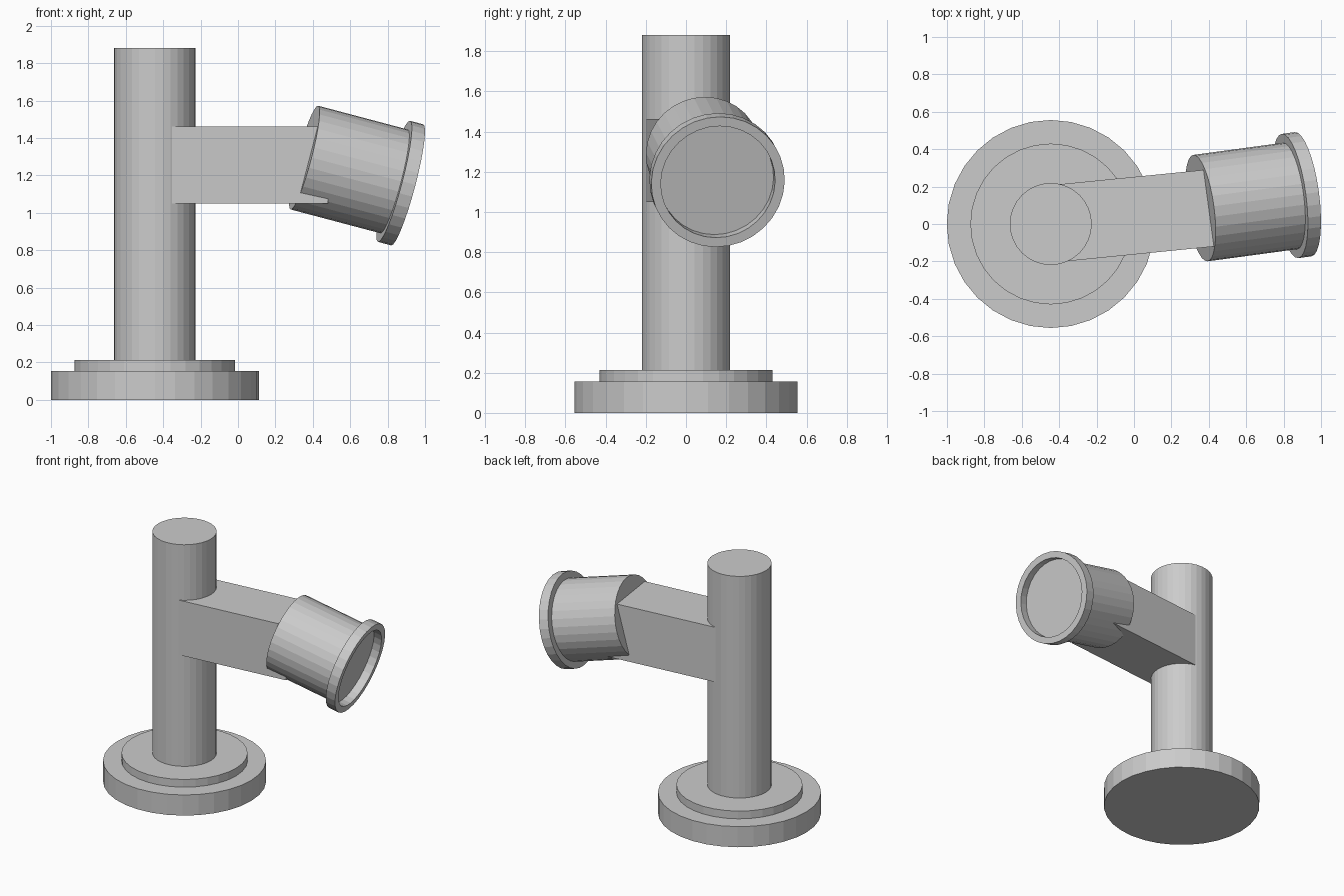
import bpy, bmesh, math
from mathutils import Vector, Matrix

if "Cube" in bpy.data.objects:
    bpy.data.objects.remove(bpy.data.objects["Cube"])

SIDES = 32
AXIS_X = -0.445


def finish(name, bm):
    bmesh.ops.recalc_face_normals(bm, faces=bm.faces)
    mesh = bpy.data.meshes.new(name)
    bm.to_mesh(mesh)
    bm.free()
    obj = bpy.data.objects.new(name, mesh)
    bpy.context.collection.objects.link(obj)
    return obj


def lathe(name, profile, matrix):
    """Spin (radius, height) points about local z, capping both ends."""
    bm = bmesh.new()
    rings = []
    for r, h in profile:
        rings.append([bm.verts.new((r * math.cos(2 * math.pi * i / SIDES),
                                    r * math.sin(2 * math.pi * i / SIDES), h))
                      for i in range(SIDES)])
    for a, b in zip(rings, rings[1:]):
        for i in range(SIDES):
            j = (i + 1) % SIDES
            bm.faces.new((a[i], a[j], b[j], b[i]))
    bm.faces.new(rings[0])
    bm.faces.new(rings[-1])
    bm.transform(matrix)
    return finish(name, bm)


# Stepped base and upright column
stand = Matrix.Translation((AXIS_X, 0, 0))
lathe("base", [(0.556, 0), (0.556, 0.155), (0.43, 0.155), (0.43, 0.213)], stand)
lathe("column", [(0.219, 0.2), (0.219, 1.88)], stand)

# Square arm, turned slightly to the back, from column centre into the head
length, width, bottom, top = 0.91, 0.413, 1.05, 1.462
bm = bmesh.new()
bmesh.ops.create_cube(bm, size=1)
bm.transform(stand @ Matrix.Rotation(math.radians(5.7), 4, 'Z')
             @ Matrix.Translation((length / 2, 0, (bottom + top) / 2))
             @ Matrix.Diagonal((length, width, top - bottom, 1)))
finish("arm", bm)

# Tilted round head with a flared rim and a recessed front disc
aim = Vector((1, 0.135, -0.265)).to_track_quat('Z', 'Y').to_matrix().to_4x4()
lathe("head", [(0.287, 0), (0.287, 0.5), (0.335, 0.5), (0.335, 0.573),
               (0.287, 0.573), (0.287, 0.513)],
      Matrix.Translation((0.355, 0.085, 1.295)) @ aim)
